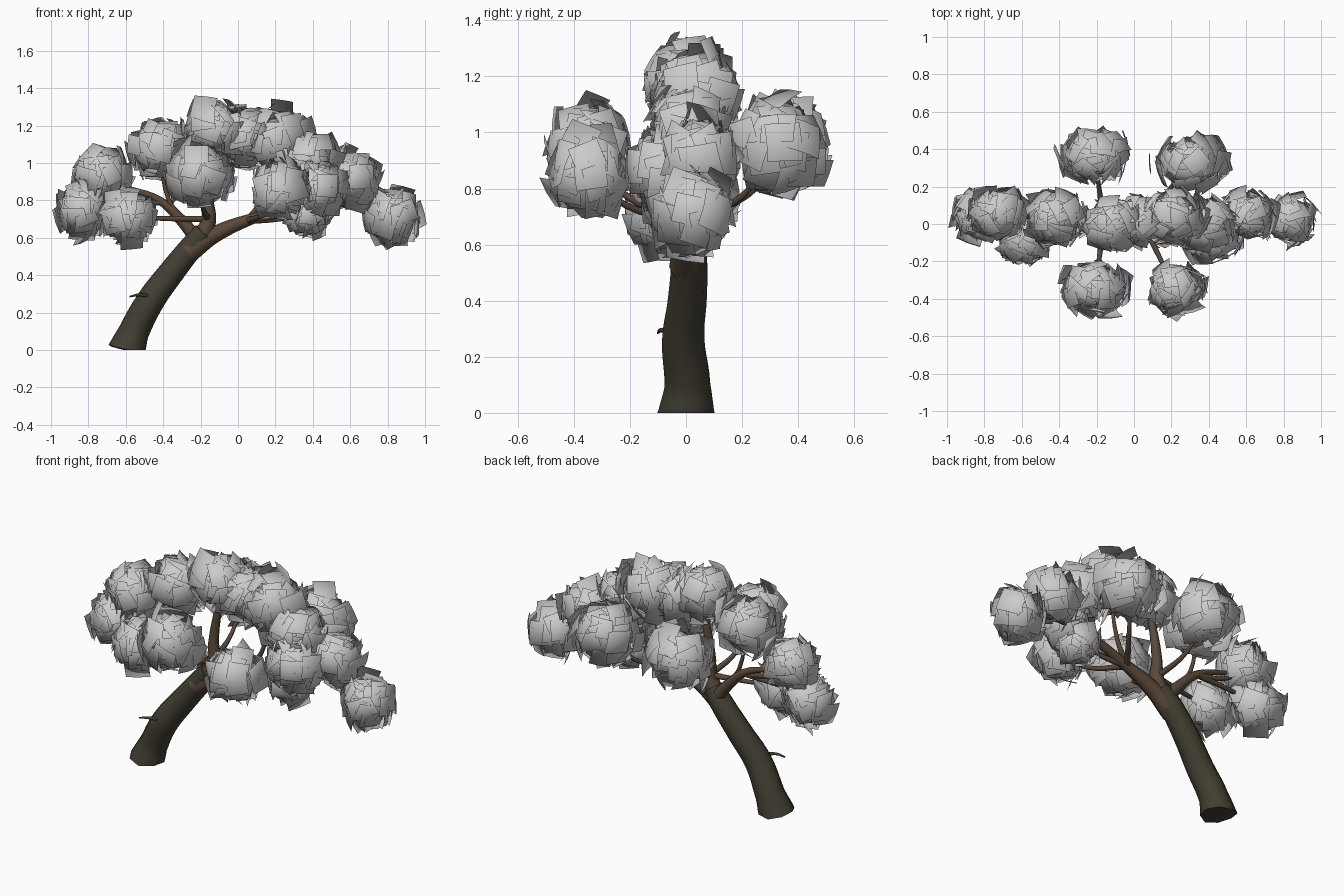
import bpy, random
from math import cos, sin, sqrt
from mathutils import Vector, Quaternion

if "Cube" in bpy.data.objects:
    bpy.data.objects.remove(bpy.data.objects["Cube"])

random.seed(7)


def material(name, color):
    m = bpy.data.materials.new(name)
    m.diffuse_color = (*color, 1)
    m.use_nodes = True
    m.node_tree.nodes["Principled BSDF"].inputs["Base Color"].default_value = m.diffuse_color
    return m


trunk_mat = material("trunk_bark", (0.055, 0.048, 0.032))
branch_mat = material("branch_bark", (0.10, 0.065, 0.042))


# Limb along a smooth path, tapering evenly from radius r0 to r1
def limb(name, pts, r0, r1, mat, foot=0):
    cu = bpy.data.curves.new(name, 'CURVE')
    cu.dimensions = '3D'
    cu.bevel_depth = 1.0
    cu.bevel_resolution = 2
    cu.resolution_u = 5
    cu.use_fill_caps = True
    sp = cu.splines.new('BEZIER')
    sp.bezier_points.add(len(pts) - 1)
    for i, (bp, p) in enumerate(zip(sp.bezier_points, pts)):
        bp.co = p
        bp.radius = r0 + (r1 - r0) * i / (len(pts) - 1)
        bp.handle_left_type = bp.handle_right_type = 'AUTO'
    sp.bezier_points[0].radius += foot
    cu.materials.append(mat)
    ob = bpy.data.objects.new(name, cu)
    bpy.context.collection.objects.link(ob)
    bpy.ops.object.select_all(action='DESELECT')
    bpy.context.view_layer.objects.active = ob
    ob.select_set(True)
    bpy.ops.object.convert(target='MESH')
    ob = bpy.context.object
    for v in ob.data.vertices:
        v.co.z = max(v.co.z, 0)
    bpy.ops.object.shade_smooth_by_angle(angle=0.9)


# Leaf clump: square cards wrapped in layers around an ellipsoid, upright and loosely tilted
def leaf_clump(name, centre, radius, count=72):
    size = (radius, 0.065 + 0.45 * radius, 0.065 + 0.5 * radius)
    verts, faces, normals = [], [], []
    for i in range(count):
        h = 1 - 2 * (i + 0.5) / count
        a = i * 2.4 + random.uniform(-0.25, 0.25)
        w = sqrt(1 - h * h)
        d = Vector((cos(a) * w, sin(a) * w, h))
        layer = random.uniform(0.5, 0.9)
        pos = Vector([d[k] * size[k] * layer for k in range(3)])
        # card faces outward with a random tilt and roll
        n = Vector((d.x, d.y, d.z * 0.6)) + Vector([random.uniform(-.38, .38) for _ in range(3)])
        n.normalize()
        u = Vector((0, 0, 1)).cross(n).normalized()
        u = Quaternion(n, random.uniform(-0.4, 0.4)) @ u
        v = n.cross(u)
        half = random.uniform(0.05, 0.072)
        base = len(verts)
        for r in range(3):
            for c in range(3):
                s, t = (c - 1) * half, (r - 1) * half
                p = pos + u * s + v * t - n * (s * s + t * t) * 1.2
                verts.append(centre + p)
                normals.append(p.normalized())
        for k in (0, 1, 3, 4):
            faces.append([base + k + j for j in (0, 1, 4, 3)])
    me = bpy.data.meshes.new(name)
    me.from_pydata(verts, [], faces)
    me.shade_smooth()
    me.normals_split_custom_set_from_vertices(normals)
    bpy.context.collection.objects.link(bpy.data.objects.new(name, me))


# Leaning trunk with a flared foot and a broken stub
limb("trunk", [(-.597, 0, -.01), (-.555, .005, .1), (-.47, -.01, .26),
               (-.36, .005, .41), (-.24, .01, .56), (-.18, 0, .63)],
     0.088, 0.058, trunk_mat, foot=0.015)
limb("trunk_stub", [(-.46, -.05, .285), (-.53, -.09, .295), (-.58, -.1, .285)],
     0.012, 0.004, trunk_mat)

# Three main boughs
limb("middle_bough", [(-.22, 0, .57), (-.16, 0, .68), (-.16, 0, .82), (-.1, 0, 1.15)],
     0.055, 0.015, branch_mat)
limb("right_bough", [(-.27, 0, .52), (-.12, 0, .62), (.1, 0, .71), (.6, .03, .86)],
     0.06, 0.012, branch_mat)
limb("left_bough", [(-.21, .02, .58), (-.3, .03, .69), (-.42, .04, .8), (-.6, .05, .87)],
     0.04, 0.012, branch_mat)

# Forks where thin branches leave the boughs
fork_left, fork_outer = Vector((-.3, .03, .69)), Vector((-.42, .04, .79))
fork_mid, fork_right = Vector((-.16, 0, .7)), Vector((.05, 0, .69))
fork_far = Vector((.35, .02, .79))

# Each clump: name, x, y, z, half width, fork that feeds it
clumps = [
    ("left_upper", -.73, .06, .94, .19, fork_outer),
    ("left_outer", -.83, .04, .75, .17, fork_outer),
    ("left_low", -.59, -.08, .71, .175, fork_mid),
    ("crown_left", -.42, .03, 1.08, .21, fork_left),
    ("crown_top", -.12, 0, 1.18, .21, None),
    ("crown_right", .2, .04, 1.13, .24, fork_right),
    ("crown_shoulder", .38, .0, 1.01, .22, fork_right),
    ("crown_join", .03, .02, 1.14, .18, None),
    ("right_upper", .6, .04, .91, .2, None),
    ("right_inner", .42, -.07, .86, .19, fork_right),
    ("right_low", .37, -.03, .73, .13, fork_right),
    ("right_tip", .83, .03, .72, .18, fork_far),
    ("front_left", -.21, -.35, .94, .23, fork_mid),
    ("front_right", .22, -.35, .85, .19, fork_right),
    ("back_left", -.21, .36, .95, .23, fork_mid),
    ("back_right", .3, .33, .96, .25, fork_right),
]
for name, x, y, z, radius, fork in clumps:
    centre = Vector((x, y, z))
    leaf_clump(name + "_leaves", centre, radius)
    if fork:
        # branch runs outward first, then rises into its clump
        bend = fork.lerp(centre, 0.6)
        bend.z = fork.z + (z - fork.z) * 0.3
        limb(name + "_branch", [fork, bend, centre], 0.018, 0.006, branch_mat)
